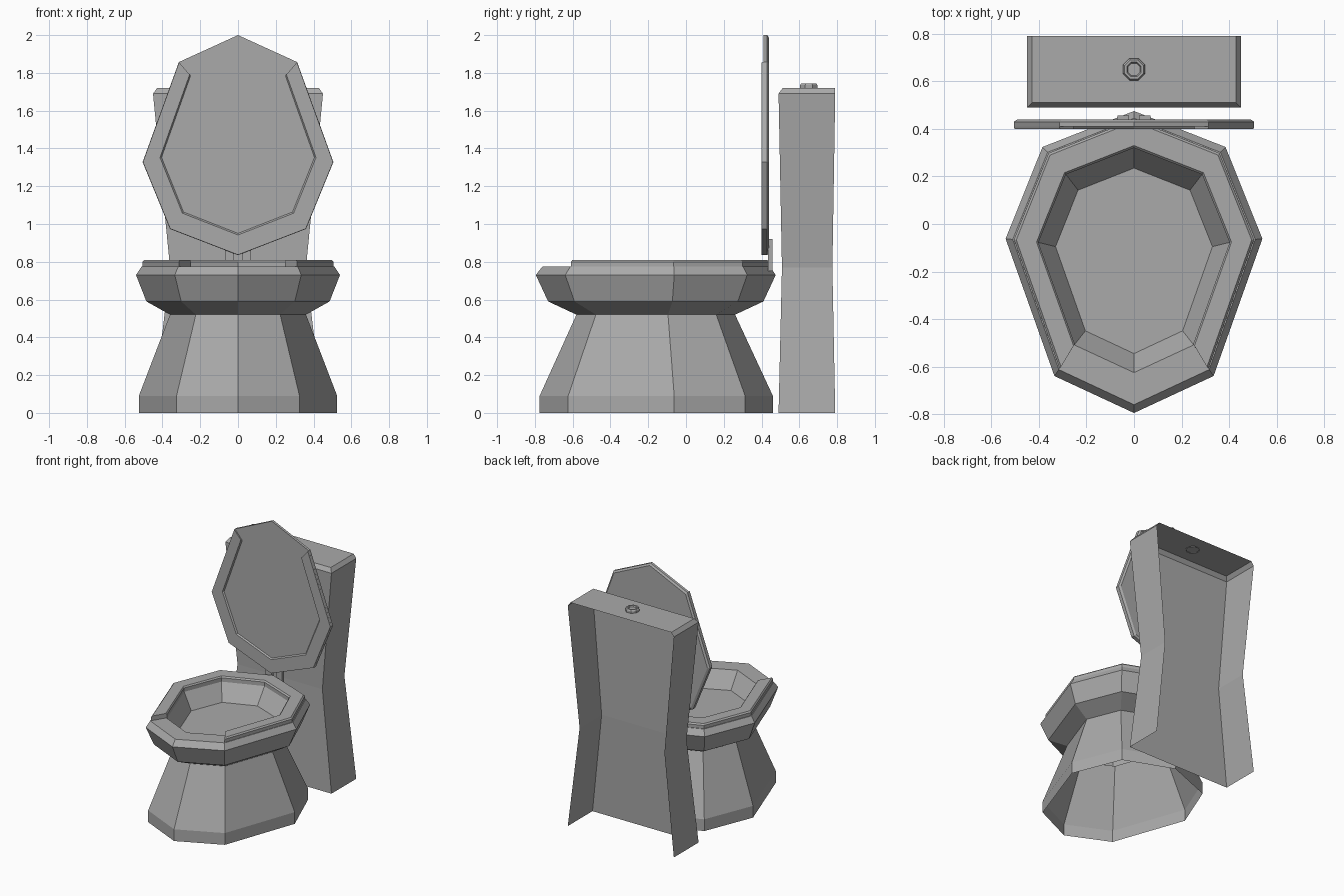
import bpy, bmesh, math

cube = bpy.data.objects.get("Cube")
if cube:
    bpy.data.objects.remove(cube)

ceramic = bpy.data.materials.new("grey_ceramic")
ceramic.use_nodes = True
GREY = (0.4, 0.4, 0.4, 1)
ceramic.diffuse_color = GREY
ceramic.node_tree.nodes["Principled BSDF"].inputs["Base Color"].default_value = GREY

# Egg outline, right half: (share of half width, share of length from the nose)
EGG = [(0, 0), (0.62, 0.1225), (1, 0.577), (0.713, 0.881), (0, 1)]
EGG += [(-x, t) for x, t in EGG[3:0:-1]]


def egg(width, nose, tail, level, upright=False):
    """Eight-sided loop, lying at height level or standing at depth level."""
    loop = []
    for x, t in EGG:
        along = nose + (tail - nose) * t
        loop.append((x * width, level, along) if upright else (x * width, along, level))
    return loop


def loft(name, loops, ring=True, tube=False, first=False, last=False, fix=False):
    """Skin loops. ring closes each loop, tube joins the last loop to the first."""
    bm = bmesh.new()
    rows = [[bm.verts.new(p) for p in loop] for loop in loops]
    count = len(rows[0])
    pairs = list(zip(rows, rows[1:]))
    if tube:
        pairs.append((rows[-1], rows[0]))
    for a, b in pairs:
        for i in range(count if ring else count - 1):
            j = (i + 1) % count
            bm.faces.new((a[i], a[j], b[j], b[i]))
    if first:
        bm.faces.new(rows[0][::-1])
    if last:
        bm.faces.new(rows[-1])
    if tube and not ring:  # end caps of an open horseshoe
        bm.faces.new([r[0] for r in rows])
        bm.faces.new([r[-1] for r in rows][::-1])
    if fix:
        bmesh.ops.recalc_face_normals(bm, faces=bm.faces)
    mesh = bpy.data.meshes.new(name)
    bm.to_mesh(mesh)
    bm.free()
    mesh.materials.append(ceramic)
    obj = bpy.data.objects.new(name, mesh)
    bpy.context.collection.objects.link(obj)
    return obj


# Pedestal and bowl: one shell, open underneath
loft("bowl", [
    egg(0.525, -0.775, 0.46, 0),
    egg(0.525, -0.775, 0.46, 0.09),
    egg(0.36, -0.58, 0.26, 0.52),
    egg(0.485, -0.73, 0.41, 0.59),
    egg(0.54, -0.795, 0.475, 0.73),
    egg(0.51, -0.76, 0.445, 0.775),
    egg(0.405, -0.625, 0.325, 0.775),
    egg(0.33, -0.545, 0.235, 0.65),
], last=True)

# Horseshoe seat, open at the nose
seat = [
    egg(0.505, -0.755, 0.44, 0.77),
    egg(0.505, -0.755, 0.44, 0.80),
    egg(0.495, -0.745, 0.43, 0.81),
    egg(0.41, -0.63, 0.33, 0.81),
    egg(0.402, -0.62, 0.32, 0.80),
    egg(0.402, -0.62, 0.32, 0.77),
]
loft("seat", [loop[1:] for loop in seat], ring=False, tube=True, fix=True)

# Raised lid with a horseshoe rim on its front
loft("lid", [
    egg(0.505, 2.0, 0.835, 0.41, True),
    egg(0.505, 2.0, 0.835, 0.43, True),
    egg(0.49, 1.985, 0.85, 0.44, True),
], first=True, last=True, fix=True)
rim = [
    egg(0.505, 2.0, 0.835, 0.412, True),
    egg(0.503, 1.998, 0.837, 0.40, True),
    egg(0.413, 1.91, 0.942, 0.40, True),
    egg(0.403, 1.90, 0.952, 0.412, True),
]
loft("lid_rim", [loop[1:] for loop in rim], ring=False, tube=True, fix=True)

# Hinge posts
for side, label in ((1, "left"), (-1, "right")):
    post = [[(side * x, y, z) for x, y in
             ((0.02, 0.435), (0.07, 0.435), (0.07, 0.457), (0.02, 0.457))]
            for z in (0.75, 0.92)]
    loft(label + "_hinge", post, first=True, last=True, fix=True)

# Waisted tank, open at the back and underneath
tank = []
for w, front, back, z in ((0.45, 0.49, 0.79, 0), (0.36, 0.508, 0.775, 0.77),
                          (0.45, 0.49, 0.79, 1.69), (0.428, 0.512, 0.79, 1.72)):
    tank.append([(-w, back, z), (-w, front, z), (w, front, z), (w, back, z)])
loft("tank", tank, ring=False, last=True)


# Flush button with a dished centre
def octagon(radius, z):
    angles = [math.tau * (i + 0.5) / 8 for i in range(8)]
    return [(radius * math.cos(a), 0.65 + radius * math.sin(a), z) for a in angles]


loft("flush_button", [octagon(0.05, 1.715), octagon(0.05, 1.735), octagon(0.043, 1.745),
                      octagon(0.033, 1.745), octagon(0.028, 1.735)], last=True)
